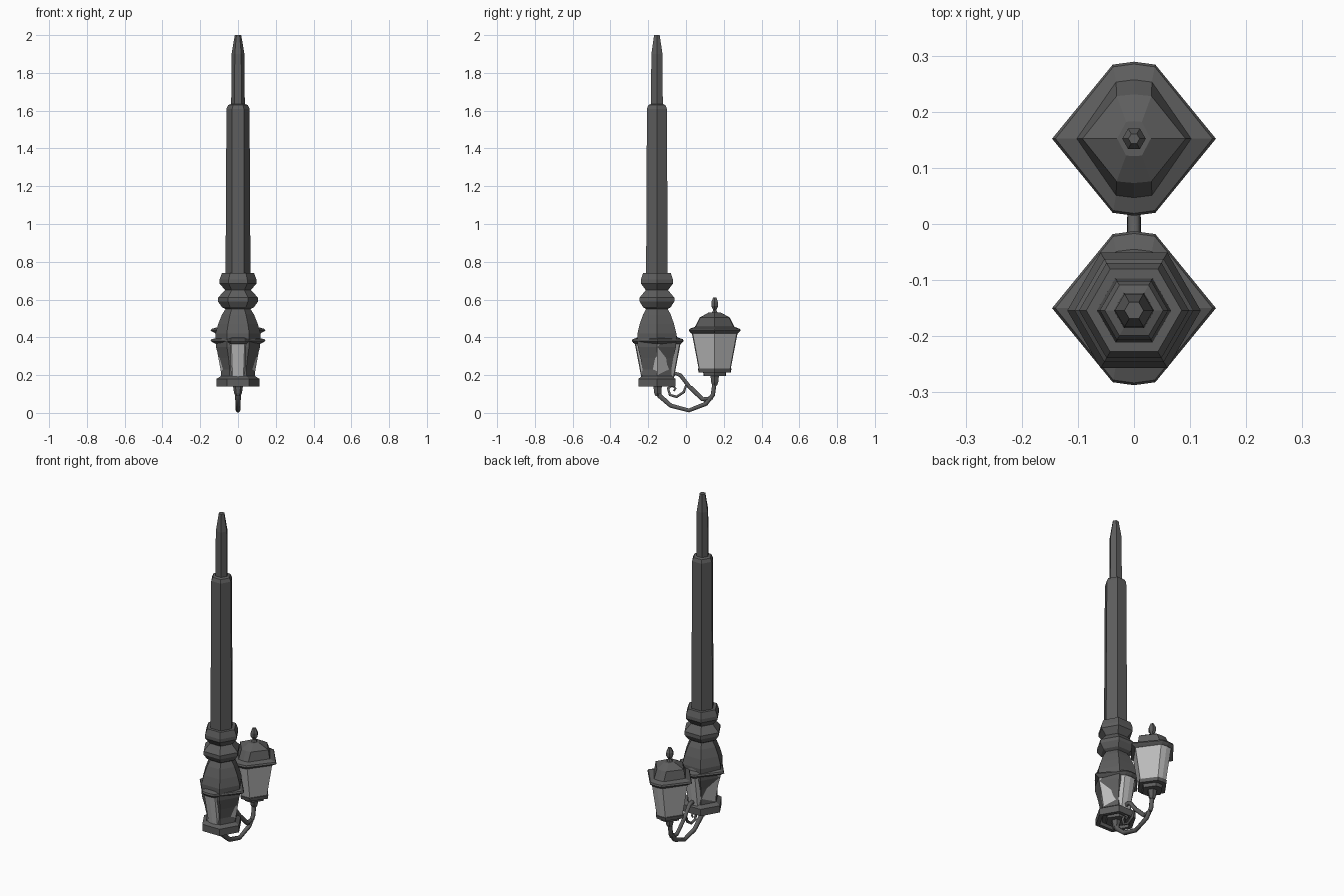
import bpy
import math

if "Cube" in bpy.data.objects:
    bpy.data.objects.remove(bpy.data.objects["Cube"])


def material(name, shade):
    m = bpy.data.materials.new(name)
    m.diffuse_color = (shade, shade, shade, 1)
    m.use_nodes = True
    m.node_tree.nodes["Principled BSDF"].inputs["Base Color"].default_value = m.diffuse_color
    return m


IRON = material("dark_iron", 0.11)
GLASS = material("pale_glass", 0.5)


def loft(name, rings, loc, mat):
    """Skin a stack of equal-sized point rings, capping both ends."""
    n = len(rings[0])
    verts = [p for ring in rings for p in ring]
    faces = [(i * n + j, i * n + (j + 1) % n, (i + 1) * n + (j + 1) % n, (i + 1) * n + j)
             for i in range(len(rings) - 1) for j in range(n)]
    faces.append(tuple(reversed(range(n))))
    faces.append(tuple(range((len(rings) - 1) * n, len(rings) * n)))
    mesh = bpy.data.meshes.new(name)
    mesh.from_pydata(verts, [], faces)
    mesh.materials.append(mat)
    ob = bpy.data.objects.new(name, mesh)
    ob.location = loc
    bpy.context.collection.objects.link(ob)
    return ob


def hexagon(r, z):
    return [(r * math.cos(k * math.pi / 3), r * math.sin(k * math.pi / 3), z) for k in range(6)]


def lamp_ring(a, b, w, z):
    """Pointed on the sides, slightly bowed flat at front and back."""
    m = b + 0.04 * b
    return [(a, 0, z), (w, b, z), (0, m, z), (-w, b, z),
            (-a, 0, z), (-w, -b, z), (0, -m, z), (w, -b, z)]


def tube(name, points, radius):
    cu = bpy.data.curves.new(name, 'CURVE')
    cu.dimensions = '3D'
    cu.bevel_depth = radius
    cu.bevel_resolution = 1
    cu.use_fill_caps = True
    sp = cu.splines.new('POLY')
    sp.points.add(len(points) - 1)
    for p, (y, z, s) in zip(sp.points, points):
        p.co = (0, y, z, 1)
        p.radius = s
    cu.materials.append(IRON)
    ob = bpy.data.objects.new(name, cu)
    bpy.context.collection.objects.link(ob)


# Hexagonal post: hollow foot, bulb, two collars, shaft and tapered tip
post = [(0.085, 0.2), (0.09, 0.14), (0.114, 0.14), (0.114, 0.18), (0.09, 0.195),
        (0.088, 0.23), (0.1, 0.29), (0.117, 0.35), (0.119, 0.42), (0.105, 0.47),
        (0.085, 0.52), (0.066, 0.55), (0.085, 0.56), (0.106, 0.59), (0.106, 0.61),
        (0.068, 0.65), (0.098, 0.685), (0.098, 0.705), (0.085, 0.74), (0.066, 0.74),
        (0.061, 1.61), (0.052, 1.63), (0.036, 1.635), (0.034, 1.9), (0.017, 2.0)]
loft("post", [hexagon(r, z) for r, z in post], (0, -0.154, 0), IRON)


# Two lanterns; the second is sunk into the foot of the post
def lantern(prefix, y, z):
    loc = (0, y, z)
    roof = [(0.118, 0.118, 0.033, 0.42), (0.132, 0.126, 0.036, 0.428),
            (0.146, 0.132, 0.038, 0.436), (0.14, 0.128, 0.037, 0.445),
            (0.102, 0.101, 0.032, 0.455), (0.092, 0.076, 0.031, 0.505),
            (0.03, 0.03, 0.014, 0.532)]
    loft(prefix + "_roof", [lamp_ring(*r) for r in roof], loc, IRON)
    panes = [(0.082, 0.08, 0.028, 0.225), (0.118, 0.117, 0.035, 0.425)]
    loft(prefix + "_glass", [lamp_ring(*r) for r in panes], loc, GLASS)
    base = [(0.06, 0.056, 0.022, 0.195), (0.064, 0.059, 0.022, 0.215),
            (0.088, 0.082, 0.03, 0.215), (0.092, 0.086, 0.03, 0.235)]
    loft(prefix + "_base", [lamp_ring(*r) for r in base], loc, IRON)
    knob = [(0.018, 0.53), (0.009, 0.545), (0.021, 0.565), (0.021, 0.585), (0.01, 0.61)]
    loft(prefix + "_finial", [hexagon(r, h) for r, h in knob], loc, IRON)
    neck = [(0.014, 0.145), (0.021, 0.16), (0.025, 0.19), (0.03, 0.2)]
    loft(prefix + "_neck", [hexagon(r, h) for r, h in neck], loc, IRON)


lantern("rear_lantern", 0.152, 0)
lantern("front_lantern", -0.15, -0.055)

# Curved arm joining the lanterns, with a scroll above it
tube("arm", [(-0.15, 0.15, 1.4), (-0.14, 0.09, 1.3), (-0.08, 0.038, 1.1), (0.015, 0.013, 1),
             (0.105, 0.048, 1.1), (0.142, 0.095, 1.1), (0.152, 0.165, 1.1)], 0.012)
tube("scroll", [(0.142, 0.08, 1), (0.085, 0.072, 1.2), (0.02, 0.135, 1.2), (-0.03, 0.2, 1.2),
                (-0.06, 0.21, 1.2), (-0.075, 0.19, 1)], 0.01)
tube("curl", [(0.105, 0.06, 1), (0.03, 0.135, 1), (0.0, 0.145, 1), (-0.012, 0.11, 1),
              (-0.05, 0.085, 1), (-0.085, 0.095, 1), (-0.095, 0.13, 1), (-0.075, 0.145, 1),
              (-0.055, 0.13, 0.8), (-0.065, 0.115, 0.6)], 0.008)
